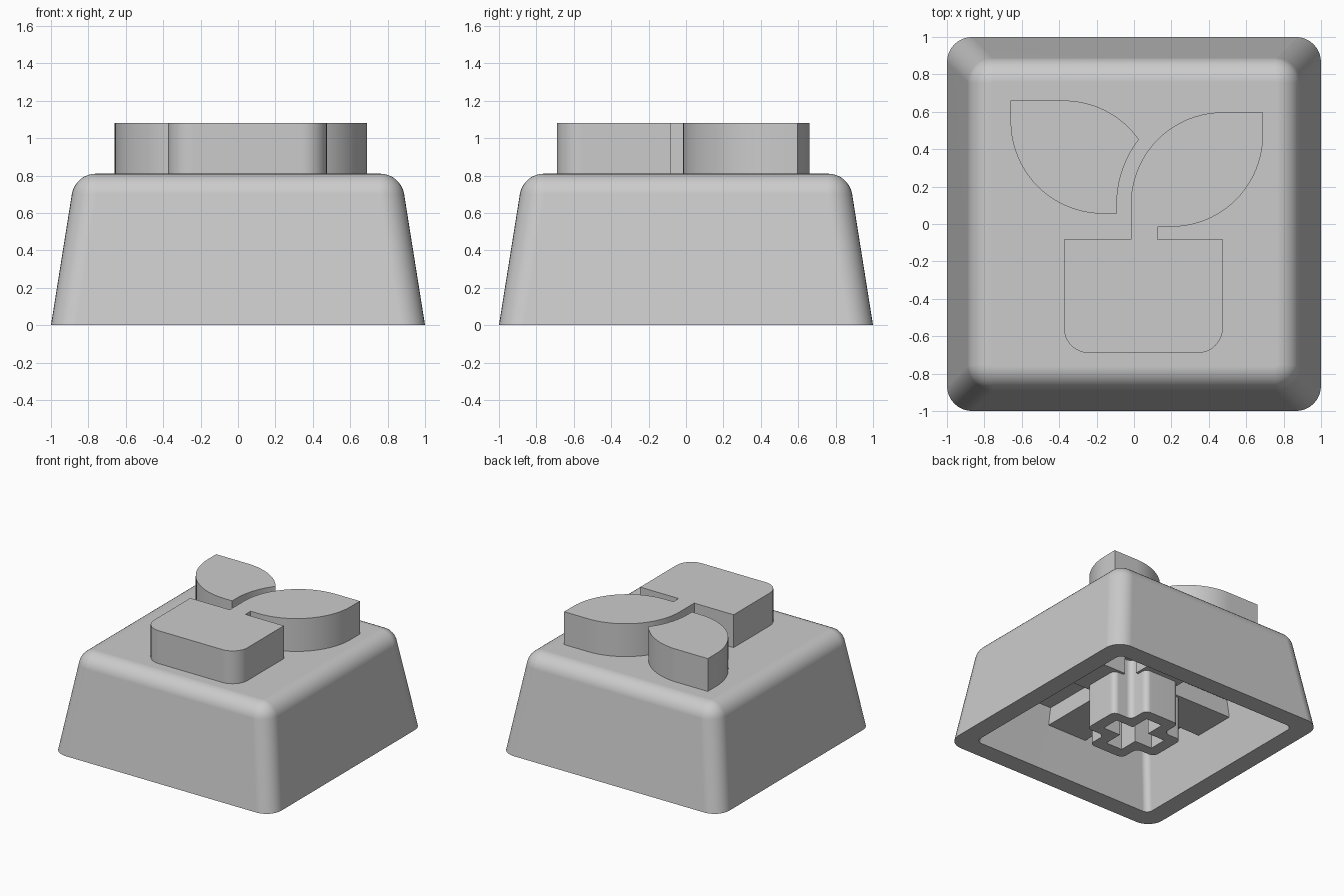
import bpy, bmesh, math
from mathutils import Matrix

if "Cube" in bpy.data.objects:
    bpy.data.objects.remove(bpy.data.objects["Cube"])

grey = bpy.data.materials.new("mid_grey")
grey.diffuse_color = (0.6, 0.6, 0.6, 1)
grey.use_nodes = True
grey.node_tree.nodes["Principled BSDF"].inputs["Base Color"].default_value = grey.diffuse_color


def finish(name, bm):
    bmesh.ops.recalc_face_normals(bm, faces=bm.faces)
    me = bpy.data.meshes.new(name)
    bm.to_mesh(me)
    bm.free()
    me.materials.append(grey)
    ob = bpy.data.objects.new(name, me)
    bpy.context.collection.objects.link(ob)
    bpy.ops.object.select_all(action='DESELECT')
    ob.select_set(True)
    bpy.context.view_layer.objects.active = ob
    bpy.ops.object.shade_smooth_by_angle(angle=math.radians(30))
    wn = ob.modifiers.new("even_shading", 'WEIGHTED_NORMAL')
    wn.keep_sharp = True
    return ob


def loft(rings, closed=False):
    """Skin a stack of (points, z) rings; cap the ends or join them."""
    bm = bmesh.new()
    loops = [[bm.verts.new((x, y, z)) for x, y in pts] for pts, z in rings]
    n = len(loops[0])
    pairs = list(zip(loops, loops[1:]))
    if closed:
        pairs.append((loops[-1], loops[0]))
    else:
        bm.faces.new(loops[0])
        bm.faces.new(loops[-1])
    for a, b in pairs:
        for i in range(n):
            j = (i + 1) % n
            bm.faces.new((a[i], a[j], b[j], b[i]))
    return bm


def arc(cx, cy, r, a0, a1, n=20):
    return [(cx + r * math.cos(math.radians(a0 + (a1 - a0) * i / n)),
             cy + r * math.sin(math.radians(a0 + (a1 - a0) * i / n)))
            for i in range(n + 1)]


def rounded_square(h, r):
    pts = []
    for k, (sx, sy) in enumerate([(1, 1), (-1, 1), (-1, -1), (1, -1)]):
        pts += arc(sx * (h - r), sy * (h - r), r, 90 * k, 90 * k + 90, 8)
    return pts


def cross(l, w):
    pts = []
    for k in range(4):
        c, s = round(math.cos(k * math.pi / 2)), round(math.sin(k * math.pi / 2))
        pts += [(x * c - y * s, x * s + y * c) for x, y in [(l, -w), (l, w), (w, w)]]
    return pts


# Keycap shell: rounded top edge, tapered walls, hollow underside
rings = []
for i in range(9):
    a = math.radians(90 - (90 - 9.2) * i / 8)
    h = 0.76 + 0.13 * math.cos(a)
    rings.append((rounded_square(h, h - 0.755), 0.68 + 0.13 * math.sin(a)))
rings += [(rounded_square(1.0, 0.135), 0),
          (rounded_square(0.845, 0.05), 0),
          (rounded_square(0.763, 0.05), 0.5)]
finish("keycap_shell", loft(rings))

# Socket post with a cross-shaped hole
outer, inner = cross(0.33, 0.16), cross(0.235, 0.075)
bm = loft([(outer, 0.52), (outer, 0), (inner, 0), (inner, 0.52)], closed=True)
edges = [e for e in bm.edges
         if abs(e.verts[0].co.z - e.verts[1].co.z) > 0.4
         and max(abs(e.verts[0].co.x), abs(e.verts[0].co.y)) > 0.15]
edges = [e for e in edges if any(
    (e.verts[0].co.xy - type(e.verts[0].co.xy)(p)).length < 1e-4 for p in outer)]
bmesh.ops.bevel(bm, geom=edges, offset=0.045, segments=4, profile=0.5,
                affect='EDGES')
finish("socket_post", bm)

# Four ribs from the post to the walls
for k in range(4):
    bm = loft([([(0.24, -0.18), (0.8, -0.18), (0.8, 0.18), (0.24, 0.18)], z)
               for z in (0.36, 0.52)])
    bm.transform(Matrix.Rotation(k * math.pi / 2, 4, 'Z'))
    finish(f"rib_{k + 1}", bm)

# Raised sprout: pot, stalk and right leaf in one outline
pot_and_leaf = ([(-0.375, -0.083), (-0.017, -0.083)]
                + arc(0.475, 0.105, 0.492, 180, 90)
                + [(0.69, 0.597)]
                + arc(0.198, 0.477, 0.492, 0, -90)
                + [(0.125, -0.015), (0.125, -0.083), (0.475, -0.083)]
                + arc(0.34, -0.555, 0.135, 0, -90, 8)
                + arc(-0.24, -0.555, 0.135, -90, -180, 8))
finish("pot_and_right_leaf", loft([(pot_and_leaf, z) for z in (0.78, 1.08)]))

# Left leaf, with an edge that follows the stalk
left_leaf = ([(-0.66, 0.66)]
             + arc(-0.375, 0.17, 0.49, 90, 35)
             + arc(0.475, 0.105, 0.567, 143, 180, 12)
             + [(-0.092, 0.055)]
             + arc(-0.165, 0.55, 0.495, -90, -180))
finish("left_leaf", loft([(left_leaf, z) for z in (0.78, 1.08)]))
